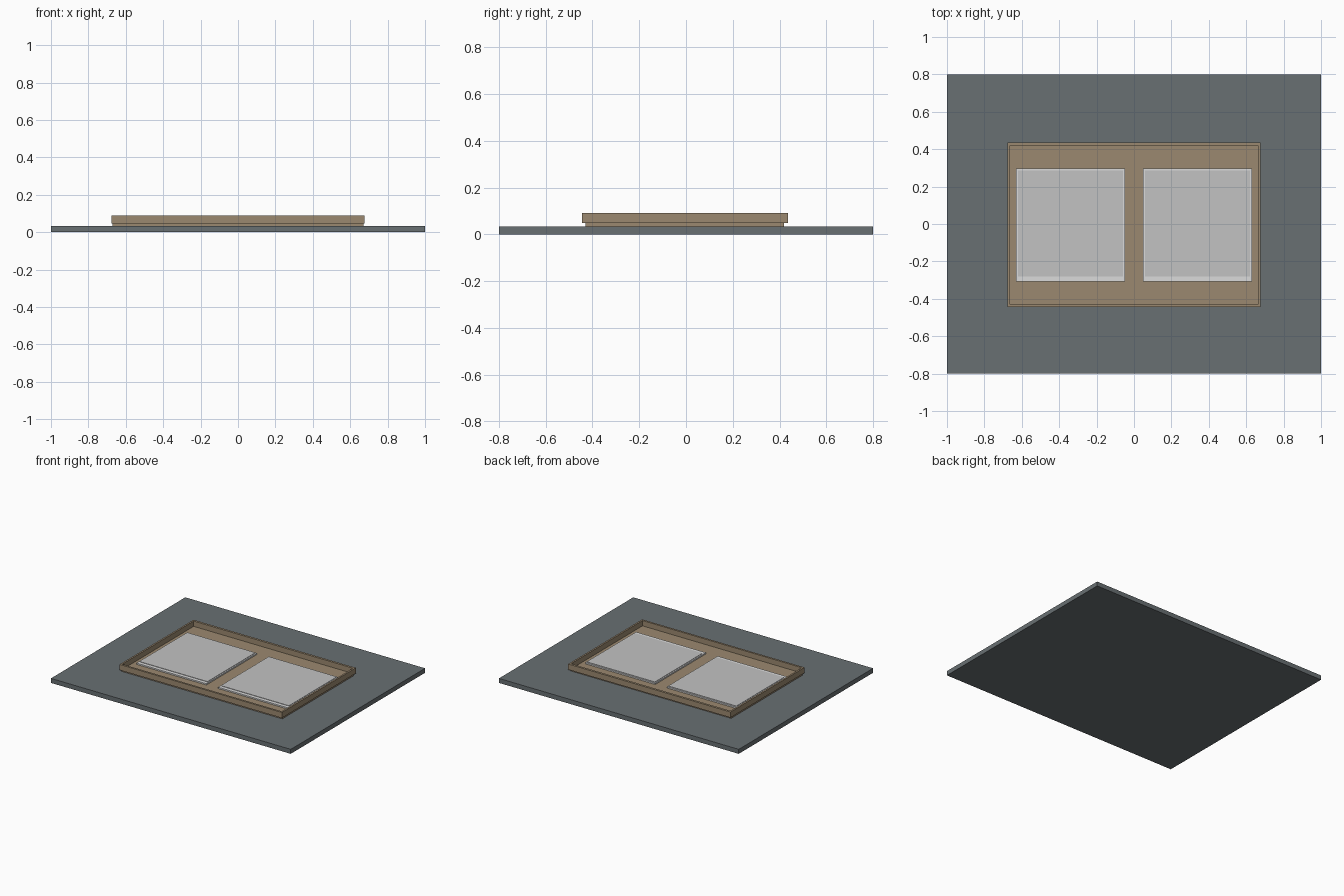
import bpy
import bmesh

cube = bpy.data.objects.get("Cube")
if cube:
    bpy.data.objects.remove(cube, do_unlink=True)


def material(name, rgb):
    mat = bpy.data.materials.new(name)
    mat.use_nodes = True
    colour = (*rgb, 1)
    mat.diffuse_color = colour
    mat.node_tree.nodes["Principled BSDF"].inputs["Base Color"].default_value = colour
    return mat


slate = material("slate_grey", (0.14, 0.16, 0.17))
wood = material("brown_wood", (0.33, 0.25, 0.16))
white = material("off_white", (0.71, 0.71, 0.71))
grey = material("light_grey", (0.54, 0.54, 0.54))


def box(name, x, y, z, mat):
    """Box spanning the given (min, max) ranges."""
    bm = bmesh.new()
    bmesh.ops.create_cube(bm, size=1)
    for v in bm.verts:
        v.co = [span[0] if c < 0 else span[1] for c, span in zip(v.co, (x, y, z))]
    mesh = bpy.data.meshes.new(name)
    bm.to_mesh(mesh)
    bm.free()
    mesh.materials.append(mat)
    obj = bpy.data.objects.new(name, mesh)
    bpy.context.collection.objects.link(obj)
    return obj


# Ground slab and the tray on it
box("base_slab", (-1, 1), (-0.8, 0.8), (0, 0.034), slate)
box("tray_floor", (-0.67, 0.67), (-0.43, 0.42), (0.034, 0.05), wood)

# Raised rim around the tray
rim_z = (0.048, 0.09)
box("front_rim", (-0.677, 0.677), (-0.445, -0.43), rim_z, wood)
box("back_rim", (-0.677, 0.677), (0.42, 0.437), rim_z, wood)
for side, sign in (("left", 1), ("right", -1)):
    edges = sorted((sign * 0.664, sign * 0.677))
    box(side + "_rim", edges, (-0.43, 0.42), rim_z, wood)

    # Pale panel with a thin grey plate on top
    cx = sign * 0.34
    box(side + "_panel", (cx - 0.291, cx + 0.291), (-0.307, 0.297), (0.05, 0.06), white)
    box(side + "_plate", (cx - 0.281, cx + 0.281), (-0.28, 0.287), (0.06, 0.063), grey)
